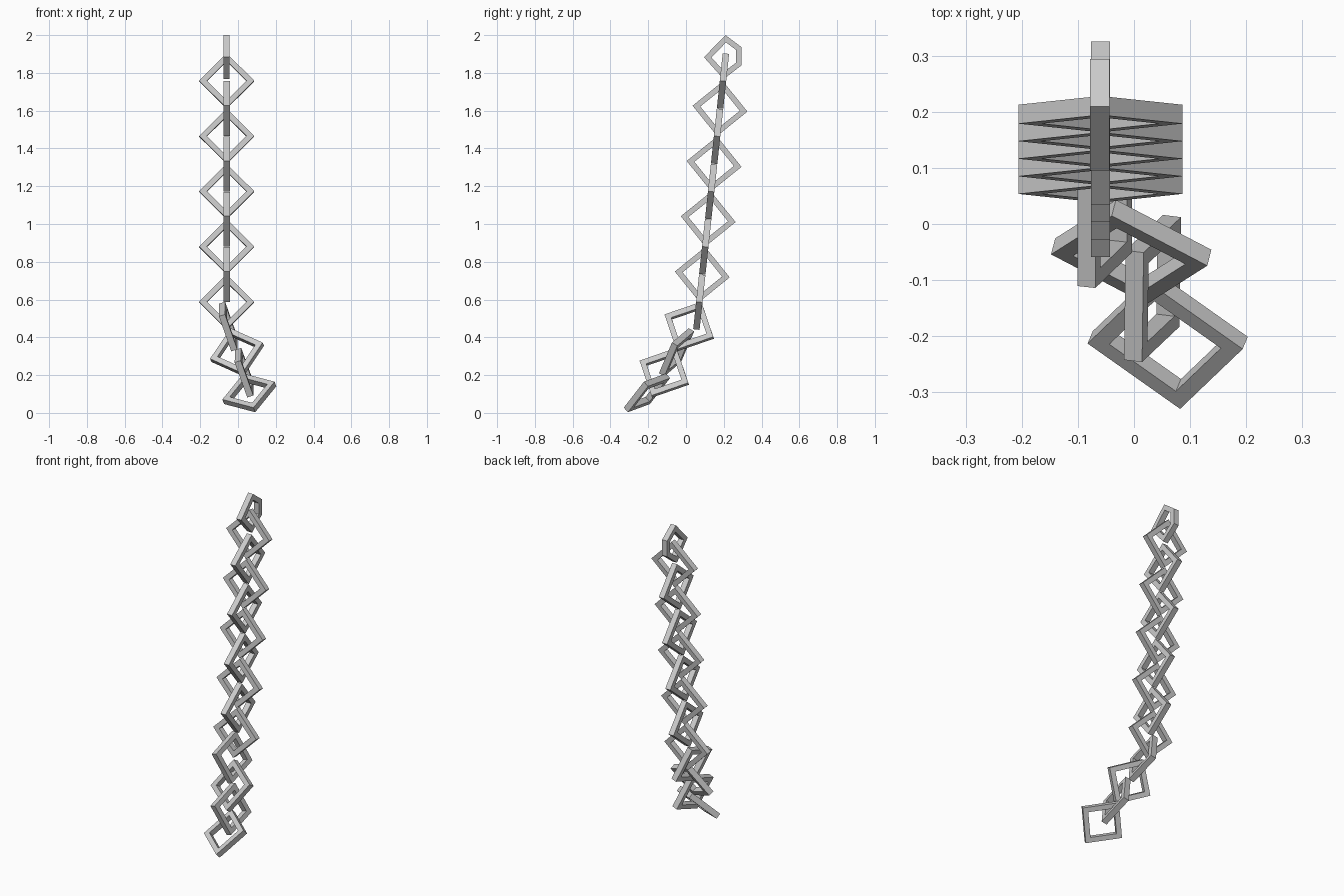
import bpy, bmesh
from mathutils import Vector

if "Cube" in bpy.data.objects:
    bpy.data.objects.remove(bpy.data.objects["Cube"])

BAR = 0.029     # bar width in the plane of a link
THICK = 0.034   # bar thickness across the plane
HALF = 0.146    # centre to outer corner


def inset(points, d):
    """Offset a counter-clockwise 2D outline inwards by d."""
    out = []
    n = len(points)
    for i in range(n):
        p, a, b = points[i], points[i - 1], points[(i + 1) % n]
        e1, e2 = (p - a).normalized(), (b - p).normalized()
        n1, n2 = Vector((-e1.y, e1.x)), Vector((-e2.y, e2.x))
        out.append(p + (n1 + n2) * d / (1 + n1.dot(n2)))
    return out


def link(name, centre, u, v, outline):
    """Closed square-section ring following outline in the u, v plane."""
    c = Vector(centre)
    u = Vector(u).normalized()
    v = Vector(v)
    v = (v - u * v.dot(u)).normalized()
    w = u.cross(v)
    outer = [Vector(p) for p in outline]
    inner = inset(outer, BAR)
    bm = bmesh.new()
    rings = []
    for pts, h in ((outer, .5), (inner, .5), (inner, -.5), (outer, -.5)):
        rings.append([bm.verts.new(u * p.x + v * p.y + w * h * THICK) for p in pts])
    n = len(outer)
    for k in range(4):
        a, b = rings[k], rings[(k + 1) % 4]
        for i in range(n):
            j = (i + 1) % n
            bm.faces.new((a[i], a[j], b[j], b[i]))
    bmesh.ops.recalc_face_normals(bm, faces=bm.faces)
    mesh = bpy.data.meshes.new(name)
    bm.to_mesh(mesh)
    bm.free()
    ob = bpy.data.objects.new(name, mesh)
    ob.location = c
    bpy.context.collection.objects.link(ob)


diamond = [(HALF, 0), (0, HALF), (-HALF, 0), (0, -HALF)]
lean = Vector((0, 0.107, 1))

# top link, one corner cut off
top = [(.098, .053), (.013, .117), (-.101, 0), (.003, -.116), (.098, -.043)]
link("top_link", (-.061, .196, 1.883), (0, 1, 0), (0, 0, 1), top)

# straight run, links alternately facing front and side
for k in range(9):
    z = 1.757 - .1463 * k
    u = (1, 0, 0) if k % 2 == 0 else (0, 1, -.107)
    link(f"straight_link_{k + 1}", (-.06, .18 + .107 * (z - 1.61), z), u, lean, diamond)

# twisted lower links: centre, two diagonals
lower = [
    ((-.052, .017, .457), (.065, .255, -.117), (-.065, .09, .24)),
    ((-.005, -.05, .321), (.276, -.02, .085), (-.05, .15, .23)),
    ((.033, -.115, .213), (.068, .253, -.115), (-.068, .145, .27)),
    ((.06, -.207, .106), (.28, -.01, .095), (-.045, .23, .19)),
]
for k, (c, u, v) in enumerate(lower):
    link(f"lower_link_{k + 1}", c, u, v, diamond)
